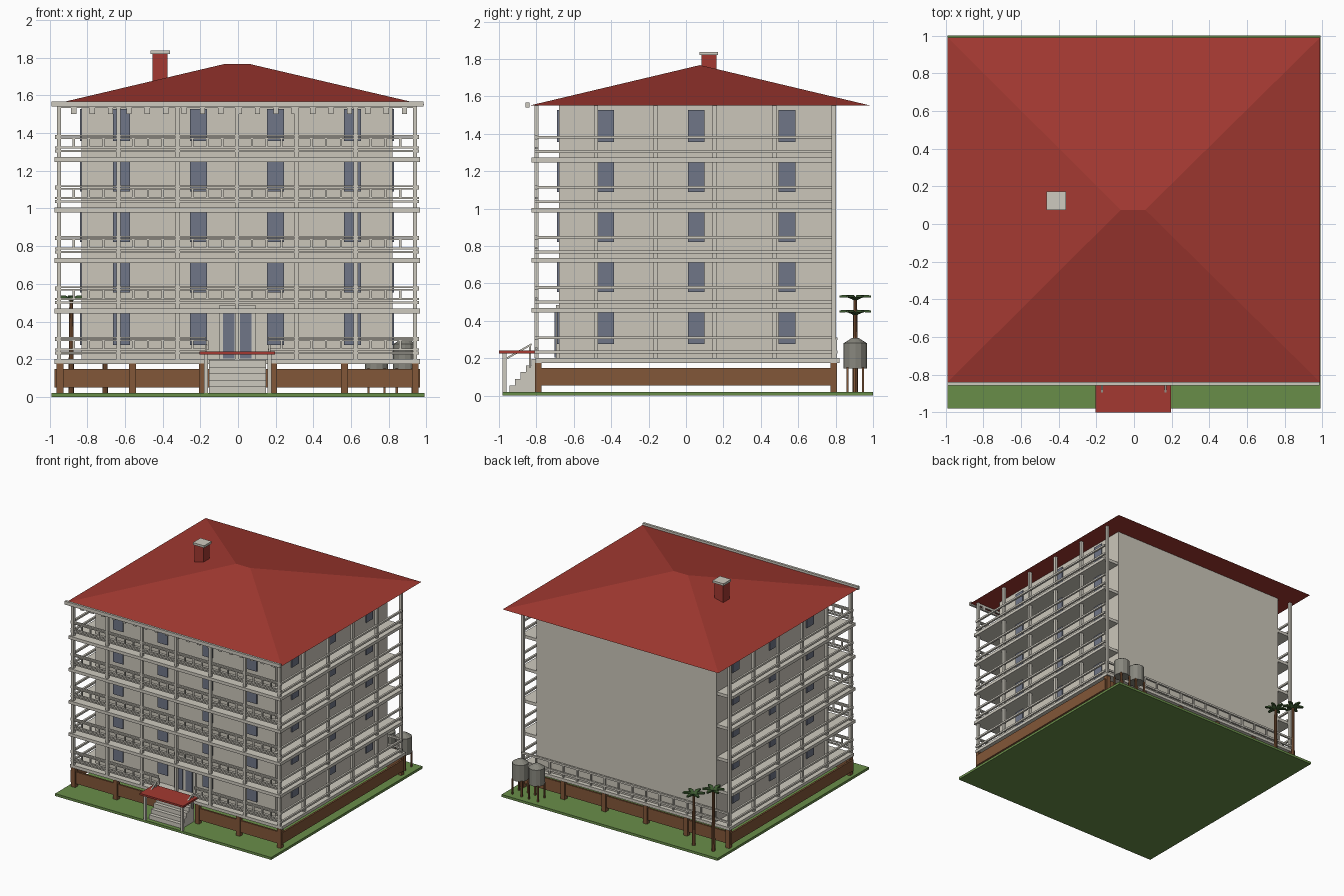
import bpy, bmesh, math
from mathutils import Matrix, Vector

if "Cube" in bpy.data.objects:
    bpy.data.objects.remove(bpy.data.objects["Cube"])


def paint(name, r, g, b):
    m = bpy.data.materials.new(name)
    lin = [((c / 255 + 0.055) / 1.055) ** 2.4 for c in (r, g, b)]
    m.diffuse_color = (*lin, 1)
    m.use_nodes = True
    m.node_tree.nodes["Principled BSDF"].inputs["Base Color"].default_value = m.diffuse_color
    return m


WALL = paint("wall_cream", 203, 198, 186)
TRIM = paint("trim_white", 206, 202, 191)
RED = paint("roof_red", 163, 57, 49)
GLASS = paint("window_blue_grey", 112, 118, 135)
BROWN = paint("timber_brown", 130, 87, 56)
GRASS = paint("grass_green", 105, 141, 73)
LEAF = paint("leaf_green", 62, 92, 50)
METAL = paint("tank_grey", 136, 135, 126)


def finish(name, bm, mat):
    bmesh.ops.recalc_face_normals(bm, faces=bm.faces)
    me = bpy.data.meshes.new(name)
    bm.to_mesh(me)
    bm.free()
    me.materials.append(mat)
    ob = bpy.data.objects.new(name, me)
    bpy.context.collection.objects.link(ob)
    return ob


def boxes(name, mat, items):
    """One object from boxes given as (x0, x1, y0, y1, z0, z1)."""
    bm = bmesh.new()
    for x0, x1, y0, y1, z0, z1 in items:
        mid = Vector(((x0 + x1) / 2, (y0 + y1) / 2, (z0 + z1) / 2))
        size = Matrix.Diagonal((x1 - x0, y1 - y0, z1 - z0, 1))
        bmesh.ops.create_cube(bm, size=1, matrix=Matrix.Translation(mid) @ size)
    return finish(name, bm, mat)


def cone(bm, x, y, z0, z1, r0, r1, n):
    bmesh.ops.create_cone(bm, cap_ends=True, segments=n, radius1=r0, radius2=r1, depth=z1 - z0,
                          matrix=Matrix.Translation((x, y, (z0 + z1) / 2)))


# Layout
CX = -0.005
XL, XR = -0.95, 0.94
YF, YB = -0.80, 0.79
STEP = 0.268
FLOORS = [0.2 + STEP * i for i in range(5)]
COLS_X = [XL + (XR - XL) * i / 6 for i in range(7)]
COLS_Y = [YF + (YB - YF) * i / 5 for i in range(6)]

# Ground and main block
boxes("ground", GRASS, [(-0.99, 0.99, -0.98, 1.0, 0, 0.02)])
boxes("main_walls", WALL, [(-0.83, 0.82, -0.68, 0.785, 0.19, 1.555)])

# Floor slabs reaching out as balconies
slabs = [(-0.975, 0.965, -0.805, 0.82, 0.175, 0.2)]
slabs += [(-0.975, 0.965, -0.825, 0.78, z - 0.025, z) for z in FLOORS[1:]]
boxes("floor_slabs", TRIM, slabs)

# Columns
w = 0.011
cols = [(x - w, x + w, YF - w, YF + w, 0.2, 1.555) for x in COLS_X]
cols += [(x - w, x + w, y - w, y + w, 0.2, 1.555) for x in (XL, XR) for y in COLS_Y[1:]]
boxes("columns", TRIM, cols)

# Railings: plain rails at the sides, rails with balusters at the front
side, front, balusters = [], [], []
for i, z in enumerate(FLOORS):
    for a, b in ((0.025, 0.04), (0.102, 0.117)):
        for x in (XL - 0.012, XR + 0.012):
            side.append((x - 0.008, x + 0.008, YF - 0.01, YB - 0.01, z + a, z + b))
    spans = [(XL - 0.02, -0.17), (0.16, XR + 0.02)] if i == 0 else [(XL - 0.02, XR + 0.02)]
    for x0, x1 in spans:
        for a, b in ((0.027, 0.037), (0.047, 0.057), (0.097, 0.105), (0.109, 0.119)):
            front.append((x0, x1, YF - 0.006, YF + 0.006, z + a, z + b))
    for k in range(25):
        x = XL + (XR - XL) * k / 24
        if i > 0 or abs(x) > 0.16:
            balusters.append((x - 0.006, x + 0.006, YF - 0.005, YF + 0.005, z + 0.05, z + 0.1))
boxes("side_rails", TRIM, side)
boxes("front_rails", TRIM, front)
boxes("front_balusters", TRIM, balusters)

# Ground floor railing along the back
rear = [(XL, XR, 0.795, 0.81, z, z + 0.015) for z in (0.225, 0.297)]
rear += [(XL + 0.126 * k - 0.006, XL + 0.126 * k + 0.006, 0.796, 0.808, 0.2, 0.3) for k in range(16)]
boxes("back_railing", TRIM, rear)

# Windows on three sides
panes = []
for z in FLOORS:
    z0, z1 = z + 0.085, z + 0.255
    if z == FLOORS[0]:
        z0 = 0.275
    for x in (-0.618, -0.21, 0.2, 0.608):
        panes.append((x - 0.045, x + 0.045, -0.689, -0.679, z0, z1))
    for y in (-0.43, 0.055, 0.54):
        panes.append((-0.839, -0.829, y - 0.045, y + 0.045, z0, z1))
        panes.append((0.819, 0.829, y - 0.045, y + 0.045, z0, z1))
boxes("windows", GLASS, panes)

# Entrance door
boxes("door_frame", TRIM, [(-0.102, 0.095, -0.695, -0.675, 0.2, 0.485)])
boxes("door_panes", GLASS, [(-0.08, -0.018, -0.702, -0.694, 0.205, 0.45),
                            (0.01, 0.072, -0.702, -0.694, 0.205, 0.45)])

# Timber skirt and piers
boxes("base_skirt", BROWN, [
    (-0.975, -0.17, -0.8, -0.785, 0.05, 0.148), (0.17, 0.965, -0.8, -0.785, 0.05, 0.148),
    (-0.975, 0.965, 0.78, 0.795, 0.05, 0.148),
    (-0.975, -0.96, -0.8, 0.795, 0.055, 0.148), (0.95, 0.965, -0.8, 0.795, 0.055, 0.148)])
piers = [(x - 0.018, x + 0.018, y - 0.018, y + 0.018, 0.02, 0.178)
         for x in (-0.945, -0.56, -0.19, 0.19, 0.565, 0.94) for y in (-0.79, 0.79)]
boxes("piers", BROWN, piers)

# Hipped roof with a short ridge
bm = bmesh.new()
base = [bm.verts.new(p) for p in ((-0.99, -0.84, 1.55), (0.988, -0.84, 1.55),
                                  (0.988, 0.99, 1.55), (-0.99, 0.99, 1.55))]
r0, r1 = bm.verts.new((-0.07, 0.075, 1.767)), bm.verts.new((0.06, 0.075, 1.767))
a, b, c, d = base
for f in ((a, b, r1, r0), (b, c, r1), (c, d, r0, r1), (d, a, r0), (d, c, b, a)):
    bm.faces.new(f)
finish("roof", bm, RED)

# Eaves board with hanging teeth
boxes("eaves_board", TRIM, [(-0.99, 0.985, -0.857, -0.838, 1.54, 1.568)])
teeth = [(XL, XR, -0.806, -0.794, 1.532, 1.552)]
teeth += [(-0.885 + 0.0975 * k, -0.857 + 0.0975 * k, -0.806, -0.794, 1.502, 1.54) for k in range(19)]
boxes("eaves_teeth", TRIM, teeth)

# Chimney
boxes("chimney", RED, [(-0.455, -0.375, 0.083, 0.163, 1.6, 1.822)])
boxes("chimney_cap", TRIM, [(-0.465, -0.362, 0.073, 0.172, 1.82, 1.838)])

# Entrance steps, canopy and handrails
boxes("entrance_steps", TRIM, [(-0.155, 0.148, -0.945 + 0.03 * k, -0.79, 0.02 + 0.035 * k,
                                0.055 + 0.035 * k) for k in range(5)])
boxes("entrance_canopy", RED, [(-0.203, 0.197, -1.0, -0.81, 0.226, 0.241)])
posts = []
for x in (-0.17, 0.167):
    posts.append((x - 0.01, x + 0.01, -0.98, -0.96, 0.02, 0.228))
    posts.append((x - 0.006, x + 0.006, -0.84, -0.828, 0.15, 0.27))
boxes("entrance_posts", TRIM, posts)
bm = bmesh.new()
for x in (-0.17, 0.167):
    m = Matrix.Translation((x, -0.895, 0.235)) @ Matrix.Rotation(0.52, 4, 'X')
    bmesh.ops.create_cube(bm, size=1, matrix=m @ Matrix.Diagonal((0.012, 0.16, 0.01, 1)))
finish("step_handrails", bm, TRIM)

# Water tanks on legs
for n, x in enumerate((0.885, 0.735)):
    bm = bmesh.new()
    cone(bm, x, 0.905, 0.145, 0.28, 0.062, 0.062, 12)
    cone(bm, x, 0.905, 0.28, 0.307, 0.062, 0.02, 12)
    finish(f"water_tank_{n + 1}", bm, METAL)
    boxes(f"tank_legs_{n + 1}", BROWN, [(x + i - 0.006, x + i + 0.006, 0.899 + j, 0.911 + j, 0.02, 0.15)
                                        for i in (-0.042, 0.042) for j in (-0.042, 0.042)])

# Palm trees: tapered trunk and six kinked leaves
for n, (x, h) in enumerate(((-0.885, 0.52), (-0.705, 0.44))):
    bm = bmesh.new()
    cone(bm, x, 0.905, 0.02, h, 0.015, 0.01, 8)
    finish(f"palm_trunk_{n + 1}", bm, BROWN)
    bm = bmesh.new()
    for k in range(6):
        turn = Matrix.Rotation(math.tau * k / 6 + math.pi / 6, 3, 'Z')
        rows = []
        for r, half, z in ((0.0, 0.008, 0), (0.045, 0.016, 0.018), (0.083, 0.007, 0.016)):
            rows.append([bm.verts.new(Vector((x, 0.905, h + z + dz)) + turn @ Vector((r, s * half, 0)))
                         for s, dz in ((-1, 0), (1, 0), (1, -0.012), (-1, -0.012))])
        for p, q in zip(rows, rows[1:]):
            for i in range(4):
                bm.faces.new((p[i], p[(i + 1) % 4], q[(i + 1) % 4], q[i]))
        bm.faces.new(rows[0])
        bm.faces.new(rows[-1])
    finish(f"palm_leaves_{n + 1}", bm, LEAF)
